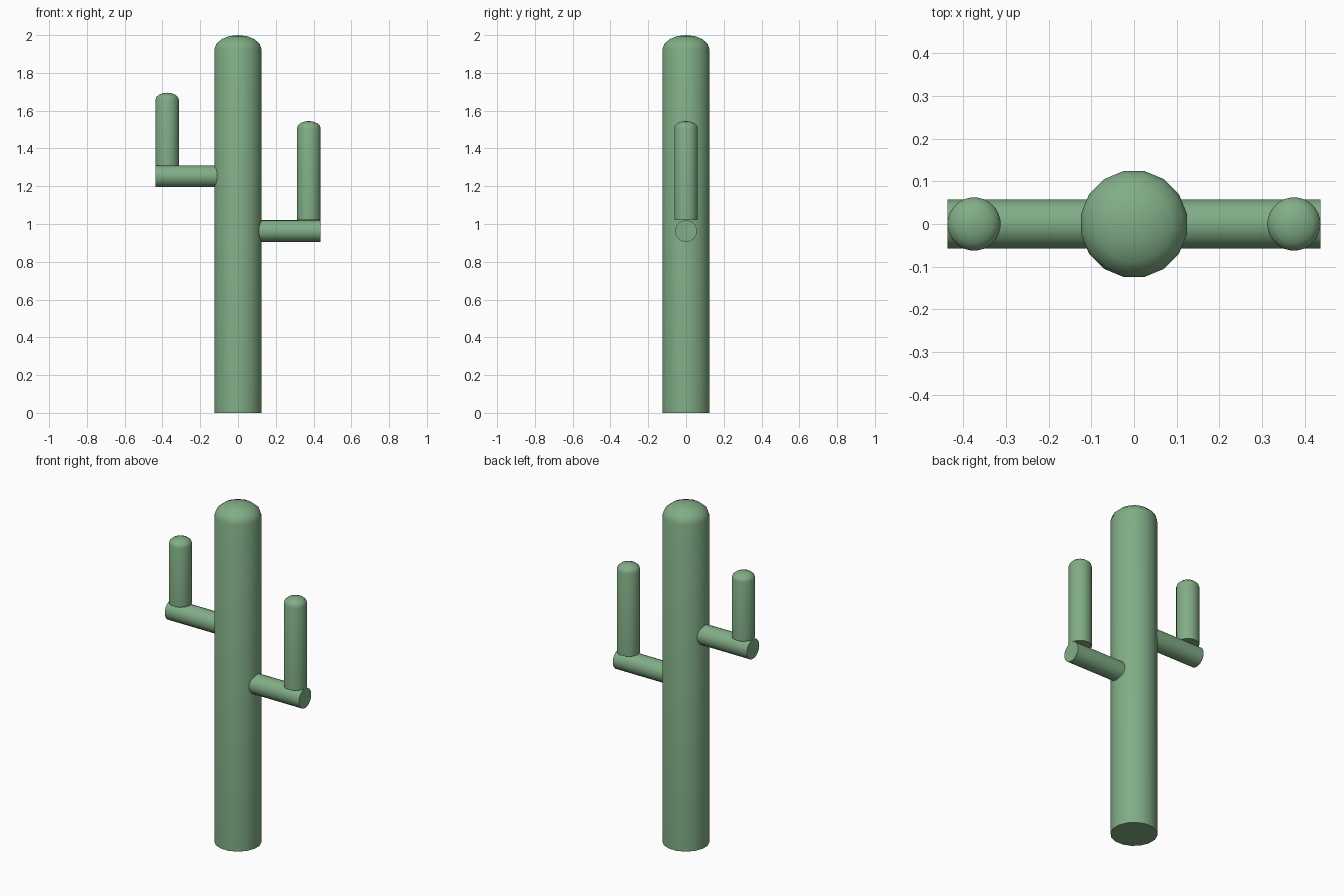
import bpy
import bmesh
import math
from mathutils import Matrix

if "Cube" in bpy.data.objects:
    bpy.data.objects.remove(bpy.data.objects["Cube"])

green = bpy.data.materials.new("cactus_green")
green.diffuse_color = (0.22, 0.42, 0.24, 1)
green.use_nodes = True
green.node_tree.nodes["Principled BSDF"].inputs["Base Color"].default_value = green.diffuse_color


def finish(name, bm):
    bmesh.ops.recalc_face_normals(bm, faces=bm.faces)
    mesh = bpy.data.meshes.new(name)
    bm.to_mesh(mesh)
    bm.free()
    obj = bpy.data.objects.new(name, mesh)
    bpy.context.collection.objects.link(obj)
    mesh.materials.append(green)
    bpy.ops.object.select_all(action='DESELECT')
    obj.select_set(True)
    bpy.context.view_layer.objects.active = obj
    bpy.ops.object.shade_smooth_by_angle(angle=math.radians(32))


def column(name, x, z0, z1, top, r, sides, rings=4):
    """Upright stem closed by a flattened dome."""
    bm = bmesh.new()
    profile = [(r, z0)]
    for i in range(rings):
        a = math.pi / 2 * i / rings
        profile.append((r * math.cos(a), z1 + (top - z1) * math.sin(a)))
    loops = []
    for rad, z in profile:
        loops.append([bm.verts.new((x + rad * math.cos(t), rad * math.sin(t), z))
                      for t in (2 * math.pi * (k + 0.5) / sides for k in range(sides))])
    tip = bm.verts.new((x, 0, top))
    for k in range(sides):
        n = (k + 1) % sides
        for a, b in zip(loops, loops[1:]):
            bm.faces.new((a[k], a[n], b[n], b[k]))
        bm.faces.new((loops[-1][k], loops[-1][n], tip))
    bm.faces.new(loops[0][::-1])
    finish(name, bm)


def branch(name, x0, x1, z, r, sides):
    """Horizontal arm with flat ends."""
    bm = bmesh.new()
    place = Matrix.Translation(((x0 + x1) / 2, 0, z)) @ Matrix.Rotation(math.pi / 2, 4, 'Y')
    bmesh.ops.create_cone(bm, cap_ends=True, segments=sides, radius1=r, radius2=r,
                          depth=abs(x1 - x0), matrix=place)
    finish(name, bm)


# Trunk
column("trunk", 0, 0, 1.925, 2.0, 0.1265, 16)

# Arms: side, branch height, stem base, stem shoulder, stem tip
for label, s, z, base, shoulder, tip in (("right", 1, 0.9625, 1.02, 1.508, 1.545),
                                         ("left", -1, 1.2525, 1.31, 1.658, 1.695)):
    branch(label + "_branch", s * 0.11, s * 0.4375, z, 0.0575, 24)
    column(label + "_stem", s * 0.375, base, shoulder, tip, 0.0625, 24)
